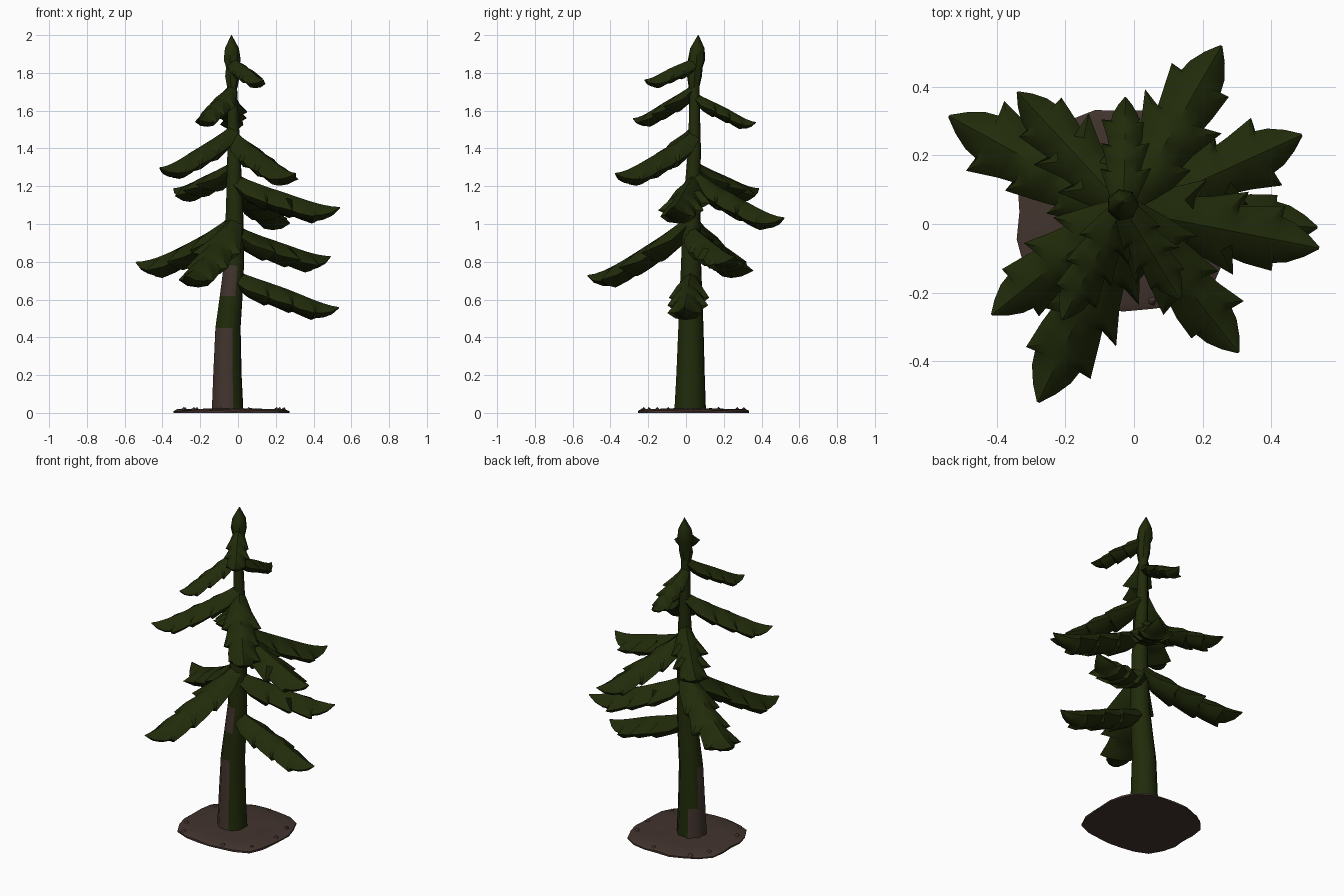
import bpy, bmesh, math, random
from mathutils import Vector

if "Cube" in bpy.data.objects:
    bpy.data.objects.remove(bpy.data.objects["Cube"])

random.seed(4)


def material(name, rgb):
    m = bpy.data.materials.new(name)
    m.diffuse_color = (*rgb, 1)
    m.use_nodes = True
    m.node_tree.nodes["Principled BSDF"].inputs["Base Color"].default_value = m.diffuse_color
    return m


GREEN = material("needle_green", (0.015, 0.024, 0.003))
BROWN = material("bark_brown", (0.054, 0.034, 0.027))


def loft(name, rings, mats, angle=35, rule=None):
    """Skin a list of equal-length point rings into a closed mesh."""
    bm = bmesh.new()
    vs = [[bm.verts.new(p) for p in r] for r in rings]
    n = len(vs[0])
    for a, b in zip(vs, vs[1:]):
        for i in range(n):
            j = (i + 1) % n
            bm.faces.new((a[i], a[j], b[j], b[i]))
    bm.faces.new(vs[0])
    bm.faces.new(vs[-1])
    bmesh.ops.recalc_face_normals(bm, faces=bm.faces)
    if rule:
        for f in bm.faces:
            f.material_index = rule(f)
    me = bpy.data.meshes.new(name)
    bm.to_mesh(me)
    bm.free()
    ob = bpy.data.objects.new(name, me)
    bpy.context.collection.objects.link(ob)
    for m in mats:
        me.materials.append(m)
    bpy.ops.object.select_all(action='DESELECT')
    ob.select_set(True)
    bpy.context.view_layer.objects.active = ob
    bpy.ops.object.shade_smooth_by_angle(angle=math.radians(angle))
    return ob


def circle(x, y, z, r, n=8, turn=0.0):
    return [(x + r * math.cos(turn + math.tau * i / n),
             y + r * math.sin(turn + math.tau * i / n), z) for i in range(n)]


# Trunk: x, y, z, radius along the slightly bent stem
STEM = [(-.055, .022, .01, .089), (-.056, .024, .2, .08), (-.053, .026, .45, .071),
        (-.036, .026, .62, .064), (-.022, .027, .78, .057), (-.018, .03, 1.1, .048),
        (-.022, .045, 1.4, .036), (-.03, .045, 1.7, .028), (-.034, .055, 1.86, .022)]


def bark_rule(f):
    # bare bark on the front-left side of the lower trunk
    c = f.calc_center_median()
    az = math.degrees(math.atan2(f.normal.y, f.normal.x)) % 360
    low = c.z < .45 and (120 if c.z < .3 else 155) < az < 290
    return 1 if low or (.62 < c.z < .78 and 200 < az < 290) else 0


loft("trunk", [circle(*s, turn=.35) for s in STEM], [GREEN, BROWN], 60, bark_rule)

# Leader: pointed bud at the top
TOP = [(-.031, .042, 1.72, .028), (-.032, .045, 1.78, .04), (-.03, .052, 1.83, .037),
       (-.033, .056, 1.87, .047), (-.034, .06, 1.93, .039), (-.035, .065, 2.0, .002)]
loft("leader", [circle(*s, n=7) for s in TOP], [GREEN], 50)


def stem_at(z):
    for a, b in zip(STEM, STEM[1:]):
        if a[2] <= z <= b[2]:
            k = (z - a[2]) / (b[2] - a[2])
            return Vector((a[0] + (b[0] - a[0]) * k, a[1] + (b[1] - a[1]) * k, z))
    return Vector((*STEM[-1][:2], z))


# Bough stations: ridge position, relative width, relative depth, outward push of the edge
STATIONS = [(0, .36, .7), (.13, .62, .95), (.27, 1.02, 1.1, .09), (.33, .66, .95),
            (.42, .76, .98), (.50, 1.0, 1.05, .09), (.56, .64, .9), (.64, .72, .92),
            (.72, .86, .95, .07), (.78, .58, .76), (.85, .5, .62), (.93, .29, .38),
            (1, .03, .05)]


def bough(name, tip, root_z, p=1.5):
    tip = Vector(tip)
    root = stem_at(root_z)
    flat = Vector((tip.x - root.x, tip.y - root.y, 0))
    length = flat.length
    out = flat.normalized()
    side = Vector((-out.y, out.x, 0))
    drop = root_z - tip.z
    wide, thick = .19 * length + .01, .175 * length + .018

    rings = []
    for t, w, d, *push in STATIONS:
        push = push[0] if push else 0
        # ridge line, slightly humped past the middle
        lift = .016 * math.sin(math.pi * t) ** 2
        c = Vector((root.x, root.y, tip.z + drop * max(0, 1 - t) ** p + lift)) + flat * t
        th = thick * d
        jl, jr = [random.uniform(.85, 1.15) if push else 1 for _ in range(2)]

        def pt(s, down, k):
            return c + side * (s * wide * w) - Vector((0, 0, down * th)) + out * (push * k * length)
        # ridge, shoulder, drooping edge and bulging belly on both sides
        rings.append([pt(0, 0, 0), pt(.52, .2, .1), pt(jl, .72, jl), pt(.55, .98, .4),
                      pt(0, 1.05, .2), pt(-.55, .98, .4), pt(-jr, .72, jr), pt(-.52, .2, .1)])
    loft(name, rings, [GREEN], 42)


# Boughs: tip position, height where each leaves the trunk, droop curve
BOUGHS = [((.535, -.01, .56), .76, 1.3), ((-.28, -.52, .73), 1.06), ((-.54, .315, .80), 1.06, 1.8),
          ((.49, .26, .83), 1.0, 1.7), ((.54, -.07, 1.09), 1.27, 1.7),
          ((.255, .52, 1.035), 1.29), ((-.34, .385, 1.19), 1.34, 1.7),
          ((.305, -.375, 1.27), 1.50), ((-.415, -.265, 1.30), 1.53),
          ((-.21, -.28, 1.56), 1.75), ((-.025, .37, 1.54), 1.70, 1.4), ((.135, -.22, 1.765), 1.89)]
for i, b in enumerate(BOUGHS):
    bough(f"bough_{i + 1}", *b)

# Ground patch: thin uneven rounded-square slab of soil
N = 24


def rim_radius(a):
    c, s = abs(math.cos(a)), abs(math.sin(a))
    return (c ** 3 + s ** 3) ** (-1 / 3)


rim = [rim_radius(math.tau * i / N) * random.uniform(.288, .306) for i in range(N)]
soil = []
for k, z in ((1, 0), (1, .01), (.93, .018), (.6, .018), (.3, .022)):
    ring = []
    for i in range(N):
        a = math.tau * i / N
        r = rim[i] * k
        dz = random.uniform(-.003, .004) if z else 0
        ring.append((-.03 + r * math.cos(a) * 1.03, .035 + r * math.sin(a) * .98, z + dz))
    soil.append(ring)
loft("ground_patch", soil, [BROWN], 40)

# Soil crumbs along the rim
for i in range(9):
    a = math.tau * (i + random.uniform(-.3, .3)) / 9
    r = rim_radius(a) * random.uniform(.26, .28)
    x, y = -.03 + r * math.cos(a), .035 + r * math.sin(a)
    loft(f"crumb_{i + 1}", [circle(x, y, .005, .02, 5, a), circle(x, y, .021, .011, 5, a),
                            circle(x + .004, y, .03, .001, 5, a)], [BROWN], 60)
